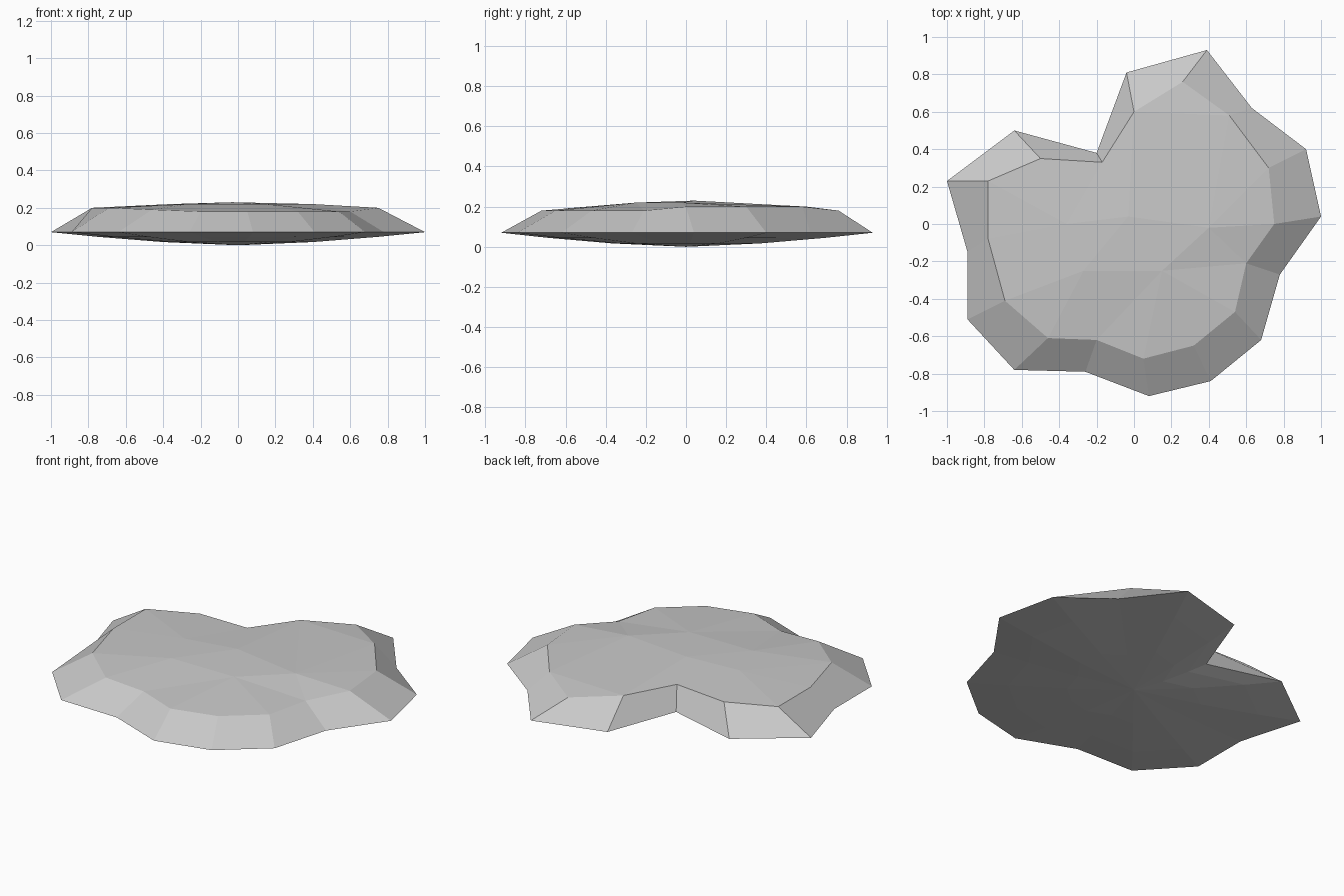
import bpy
import bmesh
from mathutils import Vector
from mathutils.geometry import delaunay_2d_cdt

default_cube = bpy.data.objects.get("Cube")
if default_cube:
    bpy.data.objects.remove(default_cube, do_unlink=True)

RIM_HEIGHT = 0.07

# Widest outline of the slab, clockwise from the back
rim_outline = [
    (-.04, .81), (.39, .93), (.63, .62), (.92, .4),
    (1, .04), (.78, -.27), (.68, -.62), (.41, -.84),
    (.08, -.92), (-.26, -.79), (-.64, -.78), (-.89, -.51),
    (-.89, -.15), (-1, .23), (-.64, .5), (-.2, .38),
]

# Upper edge of the bevelled side, one point per rim point
shoulder_outline = [
    (0, .6, .2), (.26, .76, .18), (.51, .58, .2), (.72, .3, .2),
    (.75, 0, .2), (.6, -.21, .18), (.54, -.47, .18), (.32, -.65, .18),
    (.05, -.72, .18), (-.2, -.62, .18), (-.46, -.61, .19), (-.69, -.41, .2),
    (-.78, -.08, .2), (-.78, .23, .2), (-.5, .35, .2), (-.17, .33, .21),
]

# Shallow peaks on the top
top_peaks = [
    (-.03, .04, .23), (.4, -.02, .22), (-.27, -.25, .22),
    (-.36, 0, .22), (.15, -.25, .22),
]

# Scale and height of each ring on the shallow underside
underside_rings = [(.75, .045), (.4, .017)]


def add_ring(bm, points):
    return [bm.verts.new(point) for point in points]


def bridge(bm, lower, upper):
    """Join two rings of equal length with flat quads."""
    count = len(lower)
    for i in range(count):
        j = (i + 1) % count
        bm.faces.new((lower[i], lower[j], upper[j], upper[i]))


def cap_top(bm, ring, peaks):
    """Fill the shoulder ring with triangles that pass through the peaks."""
    verts = ring + add_ring(bm, peaks)
    flat_points = [Vector((v.co.x, v.co.y)) for v in verts]
    outline = list(range(len(ring)))
    result = delaunay_2d_cdt(flat_points, [], [outline[::-1]], 1, 1e-5)
    triangles, sources = result[2], result[3]
    for triangle in triangles:
        bm.faces.new([verts[sources[index][0]] for index in triangle])


def fan(bm, ring, tip):
    """Close a ring to a single point."""
    centre = bm.verts.new(tip)
    for i, vert in enumerate(ring):
        bm.faces.new((vert, ring[(i + 1) % len(ring)], centre))


stone = bpy.data.materials.new("grey stone")
stone.use_nodes = True
grey = (.58, .58, .58, 1)
stone.diffuse_color = grey
shader = stone.node_tree.nodes["Principled BSDF"]
shader.inputs["Base Color"].default_value = grey
shader.inputs["Roughness"].default_value = .9

bm = bmesh.new()

# Bevelled side and faceted top
rim = add_ring(bm, [(x, y, RIM_HEIGHT) for x, y in rim_outline])
shoulder = add_ring(bm, shoulder_outline)
bridge(bm, rim, shoulder)
cap_top(bm, shoulder, top_peaks)

# Shallow bowl underneath
previous = rim
for scale, height in underside_rings:
    ring = add_ring(bm, [(x * scale, y * scale, height) for x, y in rim_outline])
    bridge(bm, ring, previous)
    previous = ring
fan(bm, previous, (0, 0, 0))

bmesh.ops.recalc_face_normals(bm, faces=bm.faces[:])
mesh = bpy.data.meshes.new("stone_slab")
bm.to_mesh(mesh)
bm.free()
mesh.materials.append(stone)
slab = bpy.data.objects.new("stone_slab", mesh)
bpy.context.collection.objects.link(slab)
